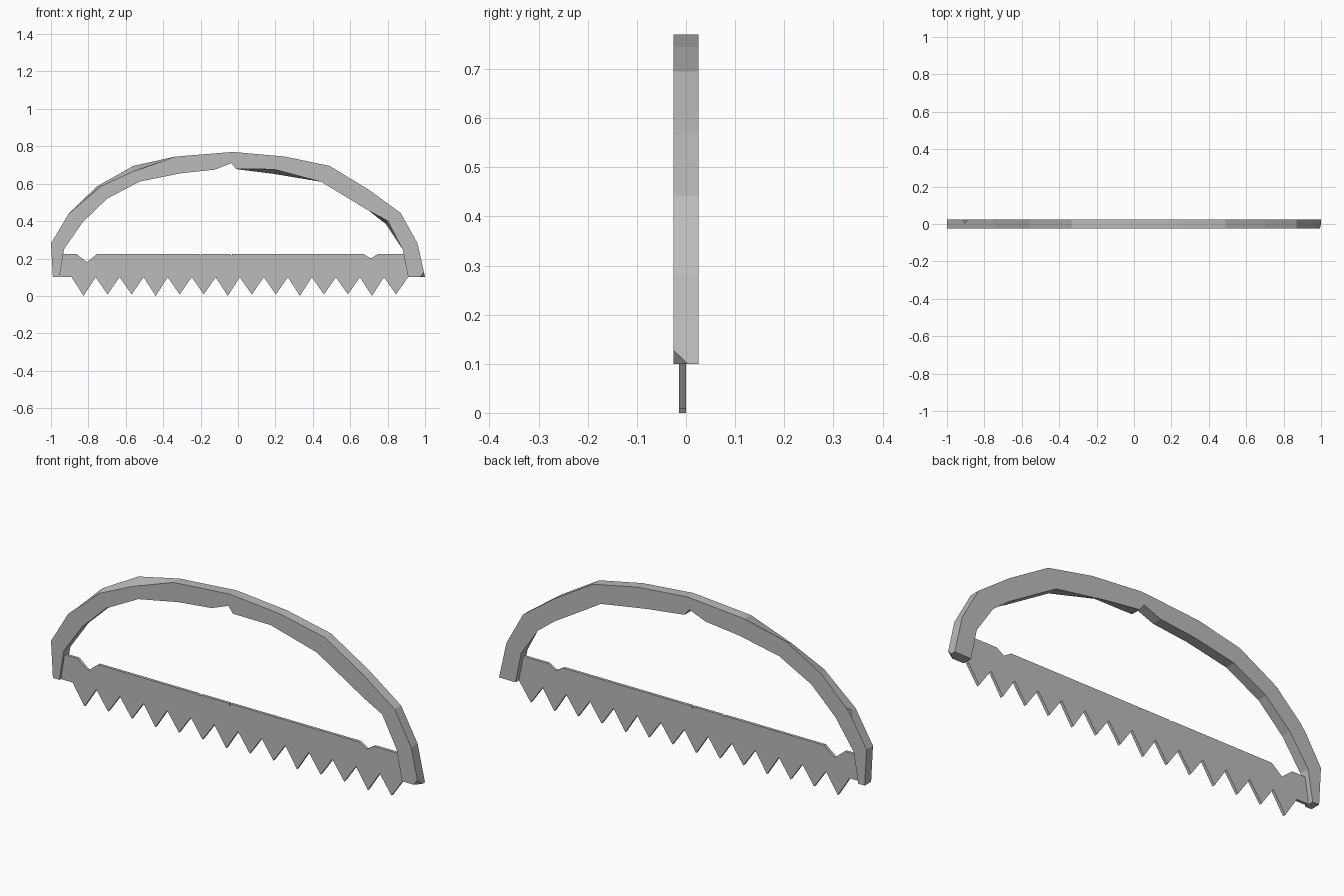
import bpy, bmesh
from mathutils import Vector

cube = bpy.data.objects.get("Cube")
if cube:
    bpy.data.objects.remove(cube, do_unlink=True)

steel = bpy.data.materials.new("worn grey metal")
steel.use_nodes = True
GREY = (0.5, 0.5, 0.5, 1)
steel.diffuse_color = GREY
steel.node_tree.nodes["Principled BSDF"].inputs["Base Color"].default_value = GREY


def finish(name, bm):
    bmesh.ops.recalc_face_normals(bm, faces=bm.faces)
    mesh = bpy.data.meshes.new(name)
    bm.to_mesh(mesh)
    bm.free()
    mesh.materials.append(steel)
    obj = bpy.data.objects.new(name, mesh)
    bpy.context.collection.objects.link(obj)
    return obj


def prism(outline, y_front, y_back, worn=None):
    """Closed plate from an x, z outline; worn shifts some front corners."""
    bm = bmesh.new()
    front, back = [], []
    for x, z in outline:
        dx, dz = (worn or {}).get((x, z), (0, 0))
        front.append(bm.verts.new((x + dx, y_front, z + dz)))
        back.append(bm.verts.new((x, y_back, z)))
    bm.faces.new(front)
    bm.faces.new(back[::-1])
    for i in range(len(outline)):
        j = (i + 1) % len(outline)
        bm.faces.new((front[i], back[i], back[j], front[j]))
    return bm


def chip(bm, corner, size, depth):
    """Knock off the corner nearest a point, then dent the broken face."""
    vert = min(bm.verts, key=lambda v: (v.co - Vector(corner)).length)
    tip = vert.co.copy()
    old = set(bm.faces)
    result = bmesh.ops.bevel(bm, geom=[vert], offset=size, segments=1,
                             affect='VERTICES')
    broken = [f for f in result["faces"] if len(f.verts) == 3]
    for face in broken:
        centre = face.calc_center_median()
        inward = (centre - tip).normalized()
        poke = bmesh.ops.poke(bm, faces=[face])
        poke["verts"][0].co = centre + inward * depth


# Bowed handle frame
outer = [(-0.99, 0.10), (-1.0, 0.28), (-0.905, 0.44), (-0.755, 0.585),
         (-0.56, 0.695), (-0.335, 0.745), (-0.025, 0.77), (0.25, 0.745),
         (0.49, 0.695), (0.70, 0.567), (0.87, 0.443), (0.96, 0.28), (1.0, 0.10)]
inner = [(0.91, 0.10), (0.88, 0.25), (0.79, 0.385), (0.70, 0.455),
         (0.445, 0.61), (0.195, 0.652), (-0.01, 0.678), (-0.035, 0.71),
         (-0.125, 0.675), (-0.31, 0.655), (-0.525, 0.612), (-0.70, 0.52),
         (-0.83, 0.395), (-0.93, 0.25), (-0.955, 0.10)]
worn = {(-0.56, 0.695): (0, -0.03), (-0.755, 0.585): (0.02, 0.0),
        (0.195, 0.652): (0, 0.025), (0.79, 0.385): (0.012, 0.015)}
frame = prism(outer + inner, -0.025, 0.025, worn)
chip(frame, (1.0, -0.025, 0.10), 0.028, 0.0)
chip(frame, (-0.905, 0.025, 0.44), 0.024, 0.008)
finish("bowed_frame", frame)

# Toothed blade with nicks along its upper edge
TEETH, PITCH, START, ROOT = 14, 0.1285, -0.89, 0.10
blade = [(-0.95, 0.225), (-0.95, ROOT)]
for i in range(TEETH):
    x = START + i * PITCH
    blade += [(x, ROOT), (x + PITCH / 2, 0.0 if i % 3 == 0 else 0.008)]
blade += [(START + TEETH * PITCH, ROOT), (0.91, 0.225)]
nicks = [(0.71, 0.04, 0.025), (-0.035, 0.005, 0.013),
         (-0.2, 0.009, 0.006), (-0.808, 0.056, 0.045)]
for x, half, depth in nicks:
    blade += [(x + half, 0.225), (x, 0.225 - depth), (x - half, 0.225)]
finish("toothed_blade", prism(blade, -0.014, 0.0))
